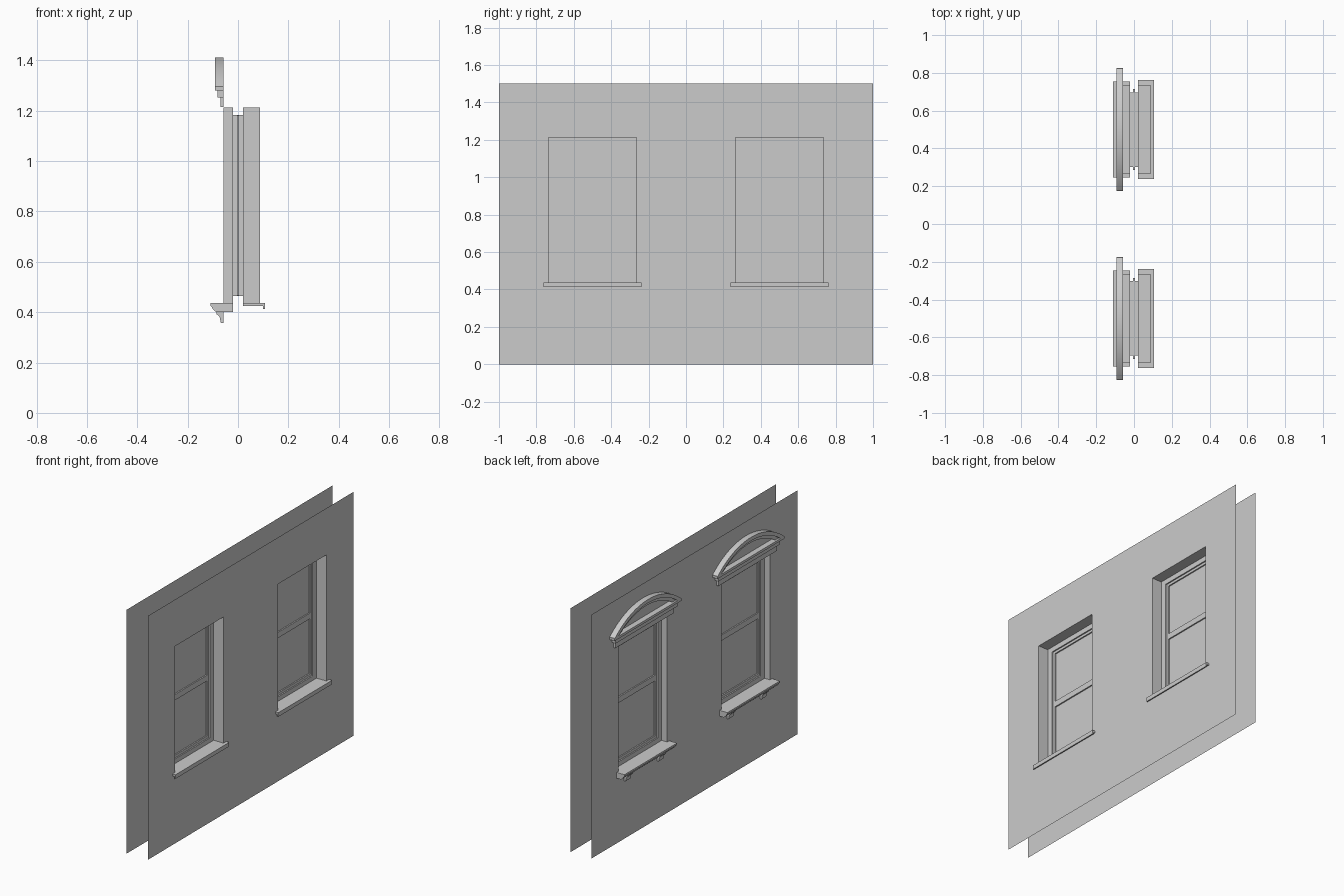
import bpy, bmesh
from math import asin, sin, cos, pi, sqrt

cube = bpy.data.objects.get("Cube")
if cube:
    bpy.data.objects.remove(cube, do_unlink=True)

plaster = bpy.data.materials.new("grey plaster")
plaster.use_nodes = True
GREY = (0.6, 0.6, 0.6, 1)
plaster.diffuse_color = GREY
plaster.node_tree.nodes["Principled BSDF"].inputs["Base Color"].default_value = GREY

OUT, IN = -0.057, 0.087          # outer and inner wall faces
HALF, SILL, HEAD = 0.235, 0.435, 1.213   # window opening


def finish(name, bm, y=0.0, smooth=False, recalc=True):
    if recalc:
        bmesh.ops.recalc_face_normals(bm, faces=bm.faces)
    mesh = bpy.data.meshes.new(name)
    bm.to_mesh(mesh)
    bm.free()
    mesh.materials.append(plaster)
    obj = bpy.data.objects.new(name, mesh)
    obj.location.y = y
    bpy.context.collection.objects.link(obj)
    if smooth:
        bpy.ops.object.select_all(action="DESELECT")
        obj.select_set(True)
        bpy.context.view_layer.objects.active = obj
        bpy.ops.object.shade_smooth_by_angle(angle=0.6)
    return obj


def bridge(bm, a, b, closed=True):
    n = len(a)
    for i in range(n if closed else n - 1):
        j = (i + 1) % n
        bm.faces.new((a[i], a[j], b[j], b[i]))


def moulding(name, profile, y, half, offset=0.0, smooth=False):
    """Extrude an (x, z) profile along y."""
    bm = bmesh.new()
    ends = [[bm.verts.new((x, offset + s * half, z)) for x, z in profile] for s in (-1, 1)]
    bridge(bm, *ends)
    for end in ends:
        bm.faces.new(end)
    return finish(name, bm, y, smooth)


def box(name, x0, x1, half, z0, z1, y):
    return moulding(name, [(x0, z0), (x1, z0), (x1, z1), (x0, z1)], y, half)


def rect_loft(name, steps, y):
    """Join a series of rectangles (x, half width, bottom, top) seen from inside."""
    bm = bmesh.new()
    loops = [[bm.verts.new((x, s * h, z)) for s, z in ((-1, b), (1, b), (1, t), (-1, t))]
             for x, h, b, t in steps]
    for a, b in zip(loops, loops[1:]):
        bridge(bm, a, b)
    return finish(name, bm, y, recalc=False)


def arch(name, x_front, r_out, r_in, centre, base, y, segments=28):
    """Segmental arch band, cut level at its base."""
    bm = bmesh.new()
    loops = []
    for r, x in ((r_out, OUT), (r_out, x_front), (r_in, x_front), (r_in, OUT)):
        low = asin((base - centre) / r)
        angles = [low + (pi - 2 * low) * i / segments for i in range(segments + 1)]
        loops.append([bm.verts.new((x, r * cos(a), centre + r * sin(a))) for a in angles])
    for i in range(4):
        bridge(bm, loops[i], loops[(i + 1) % 4], closed=False)
    for k in (0, -1):
        bm.faces.new([loop[k] for loop in loops])
    return finish(name, bm, y, smooth=True)


def wall(name, x, facing):
    """Thin wall sheet with two window openings."""
    bm = bmesh.new()
    ys = [-1, -0.5 - HALF, -0.5 + HALF, 0.5 - HALF, 0.5 + HALF, 1]
    zs = [0, SILL, HEAD, 1.5]
    grid = [[bm.verts.new((x, y, z)) for z in zs] for y in ys]
    for i in range(5):
        for j in range(3):
            if j == 1 and i in (1, 3):
                continue
            quad = [grid[i][j], grid[i + 1][j], grid[i + 1][j + 1], grid[i][j + 1]]
            bm.faces.new(quad if facing > 0 else quad[::-1])
    return finish(name, bm, recalc=False)


wall("outer_wall", OUT, -1)
wall("inner_wall", IN, 1)

for side, y in (("right", -0.5), ("left", 0.5)):
    # Reveal and stepped window frame
    opening, frame = (HALF, SILL, HEAD), (0.197, 0.465, 1.182)
    rect_loft(side + "_window_casing", [(OUT, *opening), (-0.02, *opening), (-0.02, *frame),
                                        (0.02, *frame), (0.02, *opening), (IN, *opening)], y)
    # Sash, pane and meeting rail
    sash = (0.183, 0.482, 1.167)
    rect_loft(side + "_sash", [(-0.012, *frame), (-0.012, *sash),
                               (0.012, *sash), (0.012, *frame)], y)
    box(side + "_pane", -0.004, 0.004, 0.215, 0.467, 1.18, y)
    box(side + "_meeting_rail", -0.012, 0.012, 0.19, 0.82, 0.855, y)

    # Inner sill with a lip
    moulding(side + "_inner_sill", [(0.02, 0.425), (0.1, 0.425), (0.1, 0.412), (0.107, 0.412),
                                    (0.107, 0.437), (0.02, 0.437)], y, 0.262)
    # Outer sill with a hollow underside, on two brackets
    moulding(side + "_outer_sill", [(-0.02, 0.436), (-0.11, 0.436), (-0.11, 0.425), (-0.105, 0.422),
                                    (-0.1, 0.412), (-0.092, 0.404), (-0.085, 0.4), (-0.02, 0.4)],
             y, 0.255)
    for k in (-1, 1):
        moulding(side + "_sill_bracket", [(OUT, 0.4), (-0.085, 0.4), (-0.085, 0.392), (-0.076, 0.385),
                                          (-0.071, 0.375), (-0.07, 0.362), (-0.066, 0.356),
                                          (OUT, 0.356)], y, 0.022, 0.16 * k)

    # Stepped cornice and arched pediment above the window
    box(side + "_lintel", -0.07, OUT, 0.285, 1.215, 1.252, y)
    box(side + "_lintel_band", -0.081, OUT, 0.3, 1.252, 1.28, y)
    box(side + "_cornice", -0.092, OUT, 0.325, 1.28, 1.295, y)
    rise, span = 0.117, 0.323
    radius = (span ** 2 + rise ** 2) / (2 * rise)
    centre = 1.412 - radius
    arch(side + "_pediment_arch", -0.092, radius, radius - 0.022, centre, 1.295, y)
    arch(side + "_pediment_inner_arch", -0.08, radius - 0.022, radius - 0.042, centre, 1.295, y)
